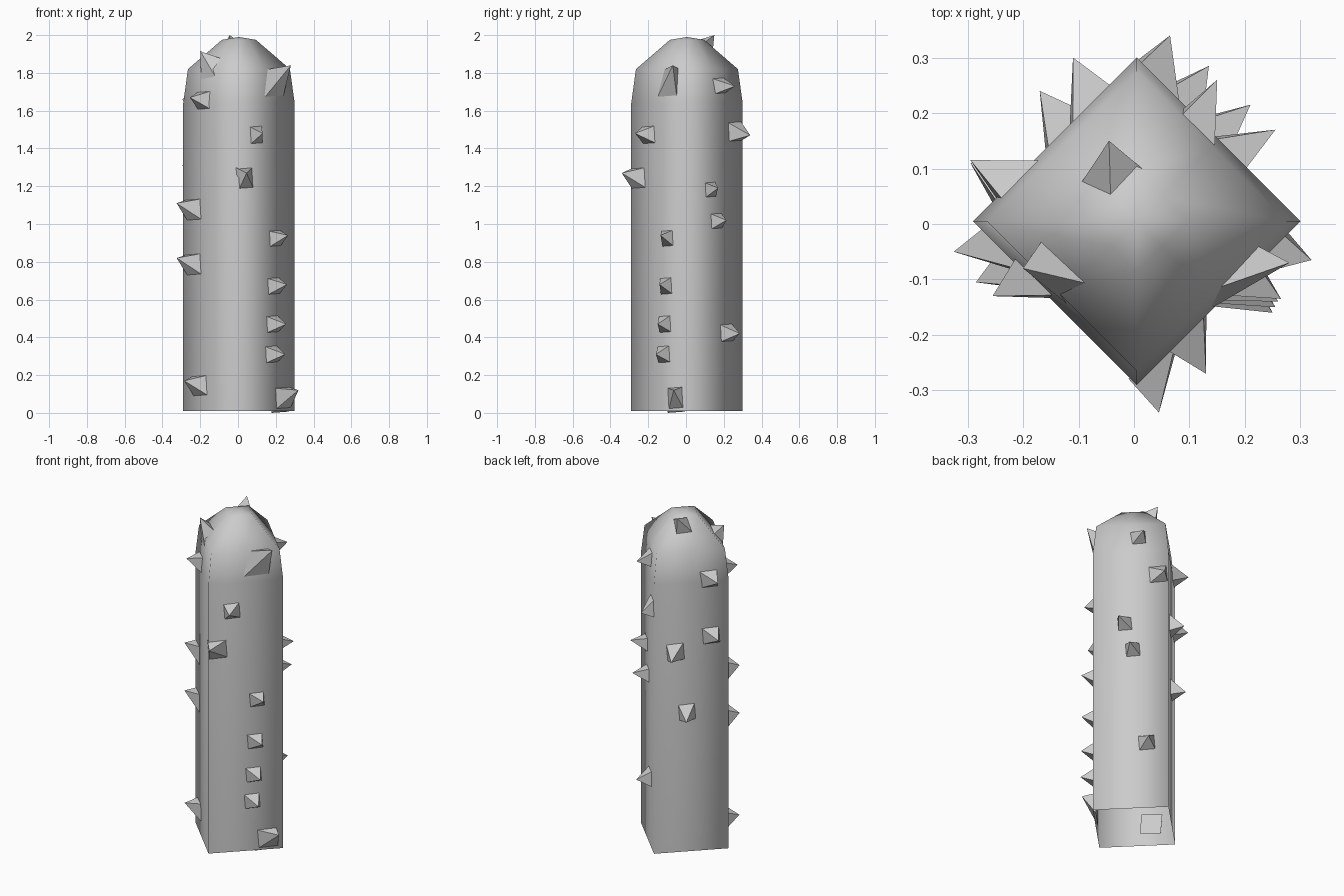
import bpy, bmesh
from mathutils import Vector

if "Cube" in bpy.data.objects:
    bpy.data.objects.remove(bpy.data.objects["Cube"], do_unlink=True)

grey = bpy.data.materials.new("plain_grey")
grey.use_nodes = True
colour = (0.6, 0.6, 0.6, 1)
grey.diffuse_color = colour
grey.node_tree.nodes["Principled BSDF"].inputs["Base Color"].default_value = colour


def make_object(name, bm, smooth):
    bmesh.ops.recalc_face_normals(bm, faces=bm.faces)
    mesh = bpy.data.meshes.new(name)
    for f in bm.faces:
        f.smooth = smooth
    bm.to_mesh(mesh)
    bm.free()
    mesh.materials.append(grey)
    obj = bpy.data.objects.new(name, mesh)
    bpy.context.collection.objects.link(obj)
    return obj


# Trunk: diamond section stacked into a column with a domed top, open below
CENTRE = Vector((0.005, 0.005, 0))
CORNERS = [Vector(c) for c in ((1, 0, 0), (0, 1, 0), (-1, 0, 0), (0, -1, 0))]
PROFILE = [(0.295, 0.01), (0.295, 1.64), (0.27, 1.82), (0.09, 1.975)]
bm = bmesh.new()
rings = []
for radius, z in PROFILE:
    ring = []
    for i, corner in enumerate(CORNERS):
        nxt = CORNERS[(i + 1) % 4]
        for t in (0, 0.5):
            ring.append(bm.verts.new(CENTRE + corner.lerp(nxt, t) * radius + Vector((0, 0, z))))
    rings.append(ring)
for low, high in zip(rings, rings[1:]):
    for i in range(8):
        j = (i + 1) % 8
        bm.faces.new((low[i], low[j], high[j], high[i]))
peak = bm.verts.new(CENTRE + Vector((0, 0, 1.99)))
for i in range(8):
    bm.faces.new((rings[-1][i], rings[-1][(i + 1) % 8], peak))
make_object("trunk", bm, True)


# Thorns: four-sided pyramids with a slightly sunken base and a leaning tip
def thorn(name, base, tip, half, normal):
    n = Vector(normal).normalized()
    side = Vector((0, 0, 1)).cross(n).normalized()
    up = n.cross(side)
    centre = Vector(base) - n * 0.015
    bm = bmesh.new()
    quad = [bm.verts.new(centre + side * a * half + up * b * half)
            for a, b in ((-0.85, -1), (1, -0.9), (0.85, 1), (-1, 0.9))]
    top = bm.verts.new(tip)
    bm.faces.new(quad)
    for i in range(4):
        bm.faces.new((quad[i], quad[(i + 1) % 4], top))
    make_object(name, bm, False)


FRONT_LEFT = [
    ((0.19, -0.10, 0.92), (0.265, -0.135, 0.94), 0.053),
    ((0.185, -0.11, 0.67), (0.26, -0.14, 0.68), 0.053),
    ((0.18, -0.115, 0.47), (0.255, -0.15, 0.47), 0.053),
    ((0.175, -0.12, 0.31), (0.25, -0.16, 0.31), 0.053),
    ((0.23, -0.065, 0.07), (0.32, -0.065, 0.12), 0.07),
    ((0.10, -0.19, 1.47), (0.13, -0.27, 1.48), 0.058),
    ((0.05, -0.24, 1.235), (0.045, -0.34, 1.27), 0.07),
]
FRONT_RIGHT = [
    ((-0.18, -0.105, 1.65), (-0.255, -0.13, 1.67), 0.056),
    ((-0.23, -0.06, 1.07), (-0.325, -0.05, 1.11), 0.066),
    ((-0.23, -0.06, 0.78), (-0.325, -0.05, 0.82), 0.066),
    ((-0.20, -0.09, 0.14), (-0.285, -0.105, 0.17), 0.062),
]
BACK_LEFT = [
    ((0.12, 0.17, 1.73), (0.15, 0.26, 1.73), 0.05),
    ((0.05, 0.25, 1.495), (0.065, 0.34, 1.47), 0.065),
    ((0.165, 0.13, 1.18), (0.255, 0.17, 1.19), 0.05),
    ((0.14, 0.16, 1.015), (0.21, 0.215, 1.02), 0.05),
    ((0.09, 0.21, 0.425), (0.135, 0.285, 0.42), 0.057),
]
BACK_RIGHT = [
    ((-0.21, 0.085, 1.65), (-0.295, 0.115, 1.66), 0.057),
    ((-0.22, 0.08, 1.31), (-0.295, 0.11, 1.31), 0.057),
    ((-0.085, 0.21, 1.23), (-0.11, 0.30, 1.20), 0.06),
    ((-0.13, 0.17, 0.86), (-0.17, 0.24, 0.83), 0.055),
]
SIDES = {"front_left": (FRONT_LEFT, (1, -1, 0)), "front_right": (FRONT_RIGHT, (-1, -1, 0)),
         "back_left": (BACK_LEFT, (1, 1, 0)), "back_right": (BACK_RIGHT, (-1, 1, 0))}
for side_name, (thorns, normal) in SIDES.items():
    for k, (base, tip, half) in enumerate(thorns, 1):
        thorn(f"{side_name}_thorn_{k}", base, tip, half, normal)

# Dome thorns follow the sloping shoulders
thorn("dome_front_left_thorn", (0.185, -0.10, 1.75), (0.28, -0.07, 1.84), 0.075, (1, -1, 0.4))
thorn("dome_front_right_thorn", (-0.145, -0.10, 1.82), (-0.20, -0.08, 1.915), 0.065, (-1, -1, 0.7))
thorn("dome_back_right_thorn", (-0.045, 0.09, 1.94), (-0.045, 0.15, 2.0), 0.05, (-1, 1, 1.6))
